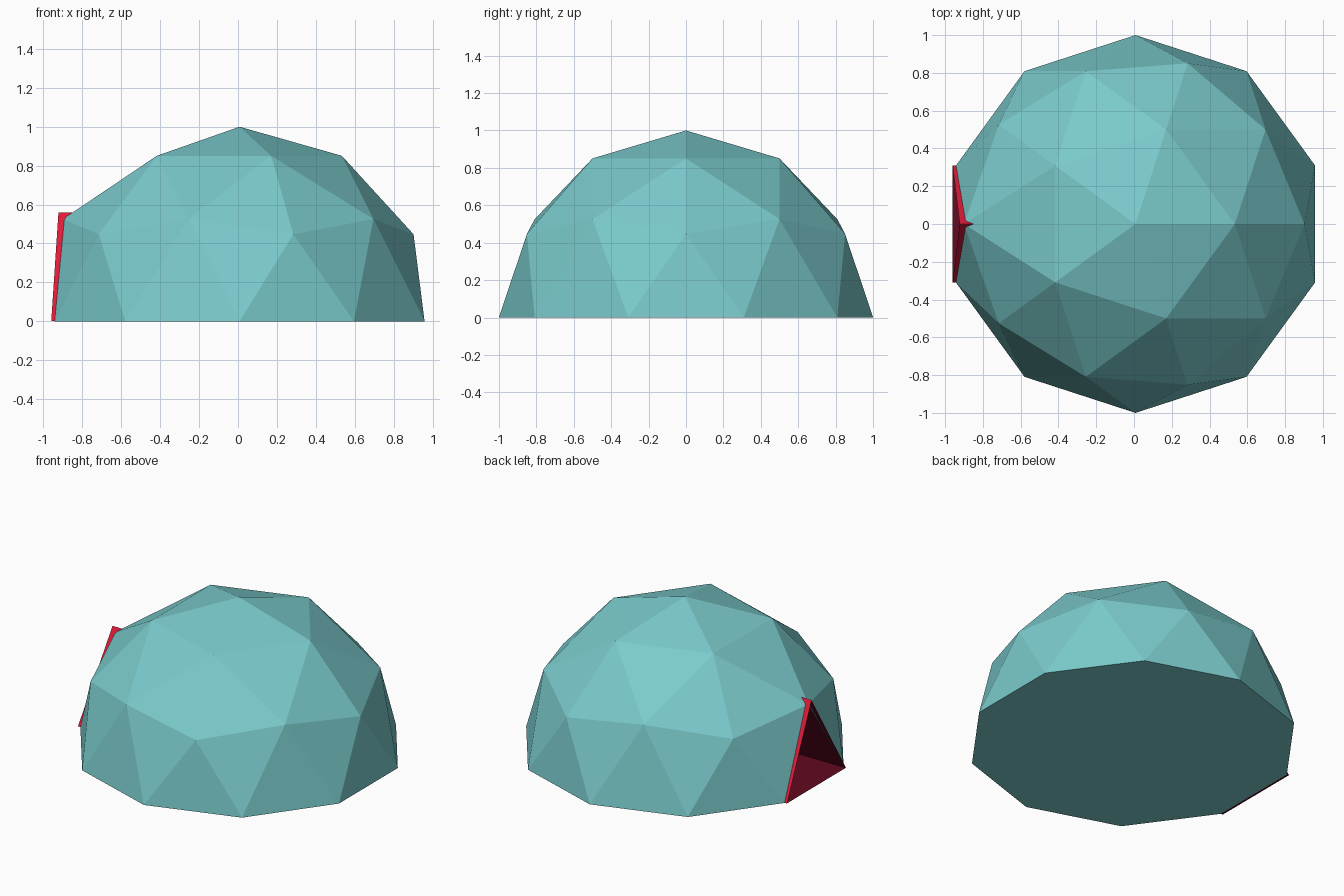
import bpy, bmesh
from mathutils import Vector

if "Cube" in bpy.data.objects:
    bpy.data.objects.remove(bpy.data.objects["Cube"])


def material(name, rgb):
    m = bpy.data.materials.new(name)
    m.diffuse_color = (*rgb, 1)
    m.use_nodes = True
    m.node_tree.nodes["Principled BSDF"].inputs["Base Color"].default_value = m.diffuse_color
    return m


def finish(bm, name, mat):
    me = bpy.data.meshes.new(name)
    bm.to_mesh(me)
    bm.free()
    me.materials.append(mat)
    ob = bpy.data.objects.new(name, me)
    bpy.context.collection.objects.link(ob)
    return ob


teal = material("teal", (0.195, 0.59, 0.6))
red = material("red", (0.76, 0.011, 0.042))
maroon = material("dark_maroon", (0.122, 0.003, 0.014))

SHIFT = 0.008  # the door pokes out on -x, so the dome sits slightly right

# Dome: upper half of a two-frequency icosphere with a flat base
bm = bmesh.new()
bmesh.ops.create_icosphere(bm, subdivisions=2, radius=1)
bmesh.ops.delete(bm, geom=[v for v in bm.verts if v.co.z < -0.05], context='VERTS')
rim = [e for e in bm.edges if e.is_boundary]
bmesh.ops.contextual_create(bm, geom=rim)
bmesh.ops.recalc_face_normals(bm, faces=bm.faces[:])

# Door opening: remove the upright triangle on the left side
target = Vector((-0.92, 0, 0.175))
door = min(bm.faces, key=lambda f: (f.calc_center_median() - target).length)
apex = max(door.verts, key=lambda v: v.co.z)
apex.co.x = -0.908
bmesh.ops.delete(bm, geom=[door], context='FACES_ONLY')
bmesh.ops.translate(bm, verts=bm.verts[:], vec=(SHIFT, 0, 0))
finish(bm, "dome", teal)


def tunnel(name, section, mat, outward, sides):
    """Three-sided open tube running into the dome."""
    bm = bmesh.new()
    front = [bm.verts.new(p) for p in section]
    back = [bm.verts.new((-0.55, y, z)) for _, y, z in section]
    for i in sides:
        j = (i + 1) % 3
        f = bm.faces.new((front[i], front[j], back[j], back[i]))
        f.normal_update()
        away = f.calc_center_median() - Vector((-0.75, 0, 0.18))
        if (f.normal.dot(away) > 0) != outward:
            f.normal_flip()
    finish(bm, name, mat)


# Entrance: red outer walls with a dark lining and floor
tunnel("entrance_walls", [(-0.96, -0.31, 0.001), (-0.96, 0.31, 0.001), (-0.923, 0, 0.56)],
       red, True, (1, 2))
tunnel("entrance_lining", [(-0.96, -0.307, 0.002), (-0.96, 0.307, 0.002), (-0.923, 0, 0.555)],
       maroon, False, (0, 1, 2))
